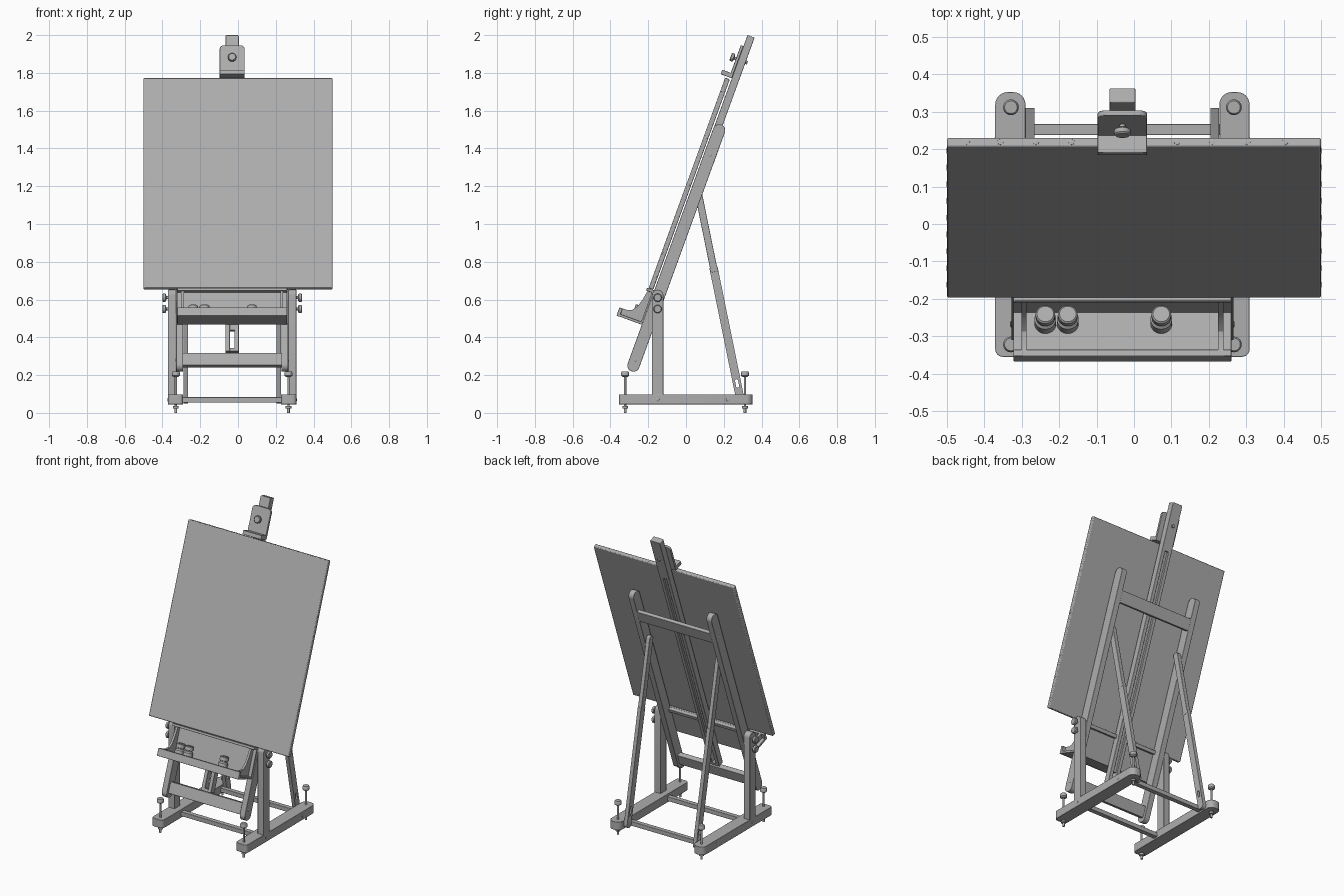
import bpy, bmesh, math
from mathutils import Matrix, Vector

if "Cube" in bpy.data.objects:
    bpy.data.objects.remove(bpy.data.objects["Cube"])

CX = -0.031                      # the easel stands slightly left of the canvas centre
TILT = Matrix.Translation((0, -0.278, 0.251)) @ Matrix.Rotation(math.radians(-20), 4, 'X')
FLAT = Matrix.Identity(4)
GREY = bpy.data.materials.new("mid_grey")
GREY.diffuse_color = (0.42, 0.42, 0.42, 1)
GREY.use_nodes = True
GREY.node_tree.nodes["Principled BSDF"].inputs["Base Color"].default_value = GREY.diffuse_color


def finish(name, bm, mat, bevel=0.0):
    bmesh.ops.recalc_face_normals(bm, faces=bm.faces)
    me = bpy.data.meshes.new(name)
    bm.to_mesh(me)
    bm.free()
    me.materials.append(GREY)
    for p in me.polygons:
        p.use_smooth = True
    me.set_sharp_from_angle(angle=math.radians(30))
    ob = bpy.data.objects.new(name, me)
    ob.matrix_world = mat
    bpy.context.collection.objects.link(ob)
    if bevel:
        m = ob.modifiers.new("edge", 'BEVEL')
        m.width, m.segments, m.limit_method = bevel, 2, 'ANGLE'
        m.angle_limit = math.radians(40)
    return ob


def prism(name, pts, lo, hi, axis='x', mat=FLAT, bevel=0.002):
    """Extrude a profile: (y, z) along x, or (x, z) along y, or (x, y) along z."""
    place = {'x': lambda p, d: (d, p[0], p[1]), 'y': lambda p, d: (p[0], d, p[1]),
             'z': lambda p, d: (p[0], p[1], d)}[axis]
    bm = bmesh.new()
    a = [bm.verts.new(place(p, lo)) for p in pts]
    b = [bm.verts.new(place(p, hi)) for p in pts]
    bm.faces.new(a)
    bm.faces.new(b[::-1])
    for i in range(len(pts)):
        j = (i + 1) % len(pts)
        bm.faces.new((a[i], a[j], b[j], b[i]))
    return finish(name, bm, mat, bevel)


def box(name, x, y, z, mat=FLAT, bevel=0.002):
    return prism(name, [(y[0], z[0]), (y[1], z[0]), (y[1], z[1]), (y[0], z[1])], x[0], x[1], 'x', mat, bevel)


def rounded(x, y, radii, n=6):
    """Rounded rectangle, radii for low-left, low-right, top-right, top-left."""
    corners = [(x[0], y[0], 1, 1), (x[1], y[0], -1, 1), (x[1], y[1], -1, -1), (x[0], y[1], 1, -1)]
    pts = []
    for k, ((px, py, sx, sy), r) in enumerate(zip(corners, radii)):
        if r == 0:
            pts.append((px, py))
            continue
        for i in range(n + 1):
            t = math.pi + (k + i / n) * math.pi / 2
            pts.append((px + sx * r + r * math.cos(t), py + sy * r + r * math.sin(t)))
    return pts


def lathe(name, prof, at, axis=(0, 0, 1), mat=FLAT, n=24):
    """Stack of rings (radius, height) turned round an axis."""
    bm = bmesh.new()
    rings = [[bm.verts.new((r * math.cos(2 * math.pi * i / n), r * math.sin(2 * math.pi * i / n), h))
              for i in range(n)] for r, h in prof]
    for a, b in zip(rings, rings[1:]):
        for i in range(n):
            j = (i + 1) % n
            bm.faces.new((a[i], a[j], b[j], b[i]))
    bm.faces.new(rings[0][::-1])
    bm.faces.new(rings[-1])
    rot = Vector((0, 0, 1)).rotation_difference(Vector(axis)).to_matrix().to_4x4()
    return finish(name, bm, mat @ Matrix.Translation(at) @ rot)


def span(s, a, b):
    return sorted((CX + s * a, CX + s * b))


KNOB = [(0.008, 0), (0.008, 0.008), (0.017, 0.010), (0.022, 0.014), (0.022, 0.026), (0.018, 0.030)]
BOLT = [(0.009, -0.002), (0.009, 0.001), (0.006, 0.003)]
TACK = [(0.009, -0.002), (0.008, 0.0005), (0.004, 0.0015)]

for s, side in ((-1, "left"), (1, "right")):
    # base runner with levelling screws
    x0, x1 = span(s, 0.259, 0.34)
    prism(side + "_base_foot", rounded((x0, x1), (-0.355, 0.353), (0.02, 0.02, 0.034, 0.034)), 0.045, 0.098, 'z')
    for y in (-0.322, 0.312):
        lathe(side + "_levelling_screw",
              [(0.007, 0), (0.007, 0.022), (0.015, 0.024), (0.015, 0.036), (0.006, 0.036), (0.006, 0.19),
               (0.012, 0.19), (0.021, 0.197), (0.021, 0.213), (0.017, 0.22)], (CX + s * 0.298, y, 0))
    # front upright with its clamp knobs
    x0, x1 = span(s, 0.297, 0.34)
    prism(side + "_upright", rounded((-0.18, -0.12), (0.095, 0.652), (0, 0, 0.029, 0.029)), x0, x1)
    for z in (0.61, 0.55):
        lathe(side + "_clamp_knob", KNOB, (CX + s * 0.34, -0.15, z), (s, 0, 0))
    for y in (-0.15, 0.222):
        lathe(side + "_base_bolt", BOLT, (CX + s * 0.34, y, 0.07), (s, 0, 0))
    # tilted main beam
    x0, x1 = span(s, 0.26, 0.297)
    prism(side + "_main_beam", rounded((-0.0325, 0.0325), (-0.0325, 1.357), [0.032] * 4), x0, x1, 'x', TILT)
    for u in (0.03, 1.187):
        lathe(side + "_beam_bolt", BOLT, (CX + s * 0.297, 0, u), (s, 0, 0), TILT)
    # two-part rear strut leaning from the beam to the back of the runner
    top, bot = Vector((0.062, 1.18)), Vector((0.288, 0.07))
    d = bot - top
    lean = Matrix.Translation((0, bot.x, bot.y)) @ Matrix.Rotation(math.atan2(d.x, -d.y), 4, 'X')
    x0, x1 = span(s, 0.234, 0.2595)
    prism(side + "_strut_upper", rounded((-0.019, 0.019), (0.69, d.length + 0.022), (0, 0, 0.018, 0.018)),
          x0, x1, 'x', lean)
    lower = prism(side + "_strut_lower", rounded((-0.022, 0.022), (-0.02, 0.715), (0.02, 0.02, 0, 0)),
                  x0 + 0.001, x1 - 0.001, 'x', lean, 0)
    cutter = prism(side + "_slot_cutter", rounded((-0.008, 0.008), (0.065, 0.11), [0.007] * 4),
                   x0 - 0.05, x1 + 0.05, 'x', lean, 0)
    cutter.hide_render = True
    cutter.display_type = 'WIRE'
    cut = lower.modifiers.new("slot", 'BOOLEAN')
    cut.operation, cut.object, cut.solver = 'DIFFERENCE', cutter, 'EXACT'
    # curved tray bracket
    x0, x1 = span(s, 0.256, 0.27)
    prism(side + "_tray_bracket",
          [(-0.16, 0.222), (-0.16, 0.264), (-0.13, 0.265), (-0.109, 0.272), (-0.087, 0.301),
           (-0.074, 0.344), (-0.065, 0.397), (-0.036, 0.397), (-0.036, 0.222)], x0, x1, 'x', TILT, 0)
    # mast rail
    x0, x1 = span(s, 0.012, 0.035)
    box(side + "_mast_rail", (x0, x1), (-0.031, 0.009), (0.07, 1.56), TILT)
    # tacks down the canvas sides
    for i in range(9):
        lathe(side + "_canvas_tack", TACK, (s * 0.5, -0.052, 0.48 + i * 0.131), (s, 0, 0), TILT, 12)

# crossbars
inner = span(1, -0.262, 0.262)
box("front_base_bar", inner, (-0.165, -0.135), (0.055, 0.083))
box("rear_base_bar", inner, (0.238, 0.267), (0.055, 0.083))
box("lower_crossbar", inner, (-0.016, 0.016), (-0.005, 0.066), TILT)
box("upper_crossbar", inner, (0.009, 0.033), (1.15, 1.225), TILT)

# sliding mast
box("mast_core", span(1, -0.0125, 0.0125), (-0.026, -0.004), (0.19, 1.56), TILT, 0)
box("mast_foot_block", span(1, -0.0125, 0.0125), (-0.031, 0.009), (0.07, 0.088), TILT, 0)
prism("mast_head", rounded(span(1, -0.035, 0.035), (1.555, 1.85), (0, 0, 0.006, 0.006)), -0.031, 0.009, 'y', TILT)

# tray, lip, back board and canvas ledge
wide = span(1, -0.291, 0.291)
box("tray_floor", wide, (-0.17, -0.034), (0.218, 0.232), TILT)
box("tray_lip", wide, (-0.175, -0.157), (0.217, 0.264), TILT)
box("tray_back", wide, (-0.041, -0.033), (0.218, 0.397), TILT, 0)
box("canvas_ledge", wide, (-0.073, -0.033), (0.396, 0.411), TILT)
box("ledge_rear_bar", inner, (-0.034, -0.012), (0.388, 0.411), TILT)

# paint jars on the tray
for x in (-0.237, -0.177, 0.073):
    lathe("paint_jar", [(0.026, 0.232), (0.029, 0.236), (0.029, 0.27), (0.021, 0.278), (0.021, 0.284),
                        (0.026, 0.286), (0.026, 0.306), (0.022, 0.31)], (x, -0.073, 0), (0, 0, 1), TILT, 32)

# canvas and tacks along its top edge
box("canvas", (-0.5, 0.5), (-0.065, -0.039), (0.412, 1.597), TILT, 0.005)
for x in (-0.447, -0.357, -0.262, -0.167, 0.115, 0.209, 0.303, 0.404):
    lathe("canvas_tack", TACK, (x, -0.052, 1.597), (0, 0, 1), TILT, 12)

# top clamp
cw = span(1, -0.066, 0.066)
prism("clamp_plate", rounded(cw, (1.607, 1.788), (0, 0, 0.022, 0.022)), -0.046, -0.031, 'y', TILT)
box("clamp_lip", cw, (-0.094, -0.031), (1.607, 1.632), TILT)
lathe("clamp_knob", KNOB, (CX, -0.046, 1.712), (0, -1, 0), TILT)
lathe("clamp_nut", [(0.011, 0), (0.011, 0.01)], (CX, 0.009, 1.712), (0, 1, 0), TILT, 6)
